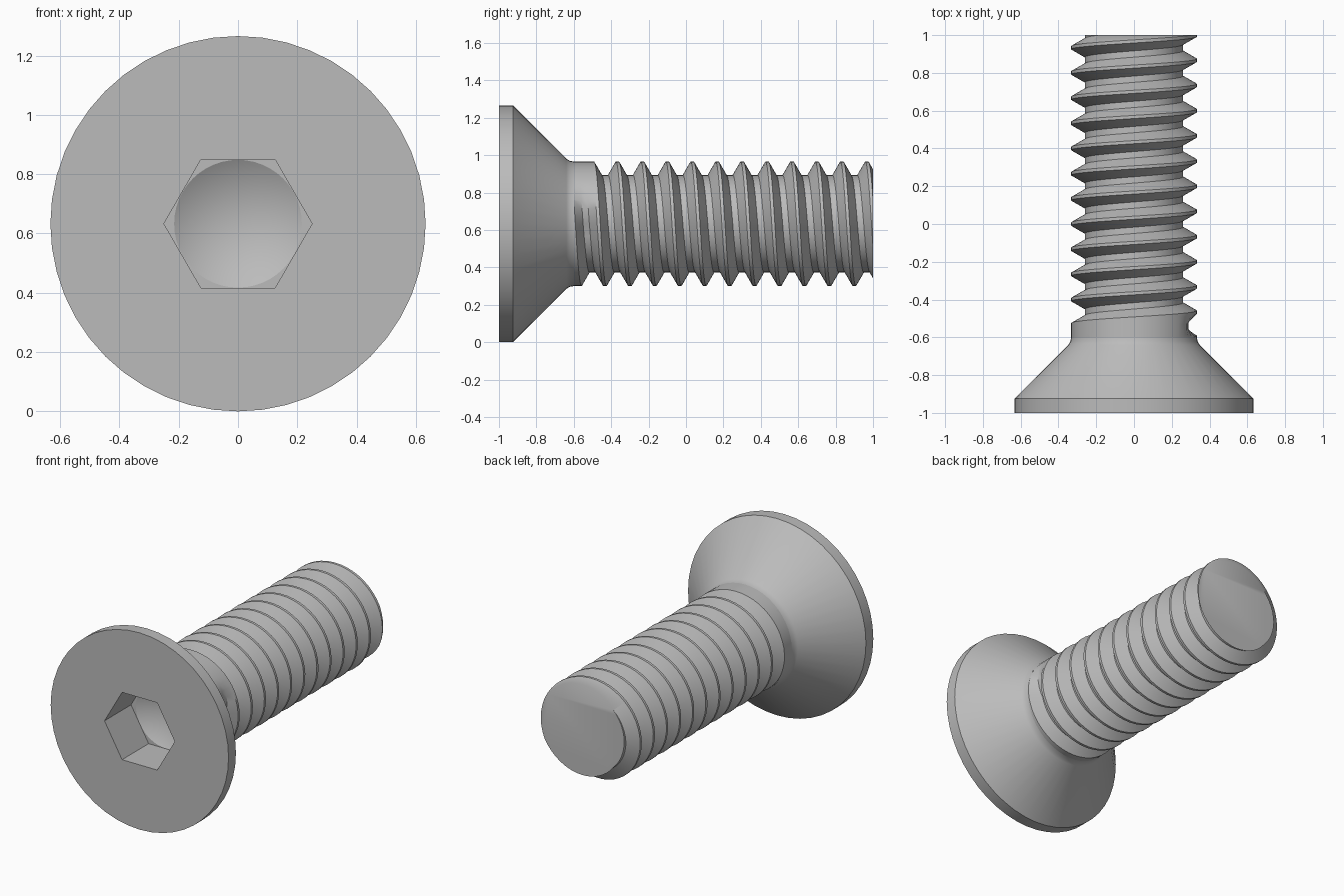
import bpy, bmesh
from math import cos, sin, pi, radians
from mathutils import Vector

cube = bpy.data.objects.get("Cube")
if cube:
    bpy.data.objects.remove(cube)

STEPS = 48            # sides round the screw axis
HEAD_R = 0.633
MAJOR_R, MINOR_R = 0.333, 0.26
PITCH = 2 / 15
NECK_Y = -0.6         # where the head meets the shank
AXIS_Z = HEAD_R

steel = bpy.data.materials.new("grey steel")
steel.use_nodes = True
steel.diffuse_color = (0.5, 0.5, 0.5, 1)
steel.node_tree.nodes["Principled BSDF"].inputs["Base Color"].default_value = steel.diffuse_color


def on_axis(r, y, a):
    """Point at radius r and angle a round the screw axis."""
    return Vector((-r * cos(a), y, AXIS_Z + r * sin(a)))


def finish(name, bm):
    bmesh.ops.recalc_face_normals(bm, faces=bm.faces)
    mesh = bpy.data.meshes.new(name)
    bm.to_mesh(mesh)
    bm.free()
    mesh.materials.append(steel)
    ob = bpy.data.objects.new(name, mesh)
    bpy.context.collection.objects.link(ob)
    bpy.ops.object.select_all(action='DESELECT')
    ob.select_set(True)
    bpy.context.view_layer.objects.active = ob
    bpy.ops.object.shade_smooth_by_angle(angle=radians(30))
    return ob


# Countersunk head with hex socket: one loft from the drill point to the neck
def circle(r):
    return lambda a: r


def hexagon(a, apothem=0.2165):
    return apothem / cos(a % (pi / 3) - pi / 6)


SOCKET_Y = -0.73
sections = [
    (circle(0.2155), SOCKET_Y), (hexagon, SOCKET_Y), (hexagon, -1),
    (circle(HEAD_R), -1), (circle(HEAD_R), -0.925),
    (circle(0.348), -0.64), (circle(0.337), -0.622), (circle(MAJOR_R), NECK_Y),
]
bm = bmesh.new()
angles = [2 * pi * (i + 1e-9) / STEPS for i in range(STEPS)]
rings = [[bm.verts.new(on_axis(f(a), y, a)) for a in angles] for f, y in sections]
tip = bm.verts.new(on_axis(0, SOCKET_Y + 0.125, 0))
for i in range(STEPS):
    j = (i + 1) % STEPS
    bm.faces.new((tip, rings[0][i], rings[0][j]))
    for a, b in zip(rings, rings[1:]):
        bm.faces.new((a[i], b[i], b[j], a[j]))
finish("countersunk_head", bm)

# Threaded shank: a helical strip, plain at first, then the groove runs in
profile = [(-1 / 16, 0), (1 / 16, 0), (3 / 8, 1), (5 / 8, 1)]   # (pitches, depth)
first, last = -7 * STEPS, 9 * STEPS
groove_start = -4.6 * STEPS
run_in = 0.12 * STEPS
bm = bmesh.new()
strip = []
for k in range(first, last):
    depth = min(1, max(0, (k - groove_start) / run_in)) * (MAJOR_R - MINOR_R)
    strip.append([bm.verts.new(on_axis(MAJOR_R - depth * d, PITCH * (k / STEPS + t),
                                       2 * pi * k / STEPS)) for t, d in profile])
for k in range(len(strip) - STEPS - 1):
    here = strip[k] + [strip[k + STEPS][0]]
    after = strip[k + 1] + [strip[k + 1 + STEPS][0]]
    for j in range(4):
        bm.faces.new((here[j], here[j + 1], after[j + 1], after[j]))

# Trim square at the neck and at the tail, then close the tail
for y, side in ((NECK_Y, -1), (1, 1)):
    cut = bmesh.ops.bisect_plane(bm, geom=bm.verts[:] + bm.edges[:] + bm.faces[:],
                                 plane_co=(0, y, 0), plane_no=(0, side, 0), clear_outer=True)
rim = [e for e in bm.edges if e.is_boundary and all(v.co.y > 0.999 for v in e.verts)]
bmesh.ops.edgeloop_fill(bm, edges=rim)
finish("threaded_shank", bm)
